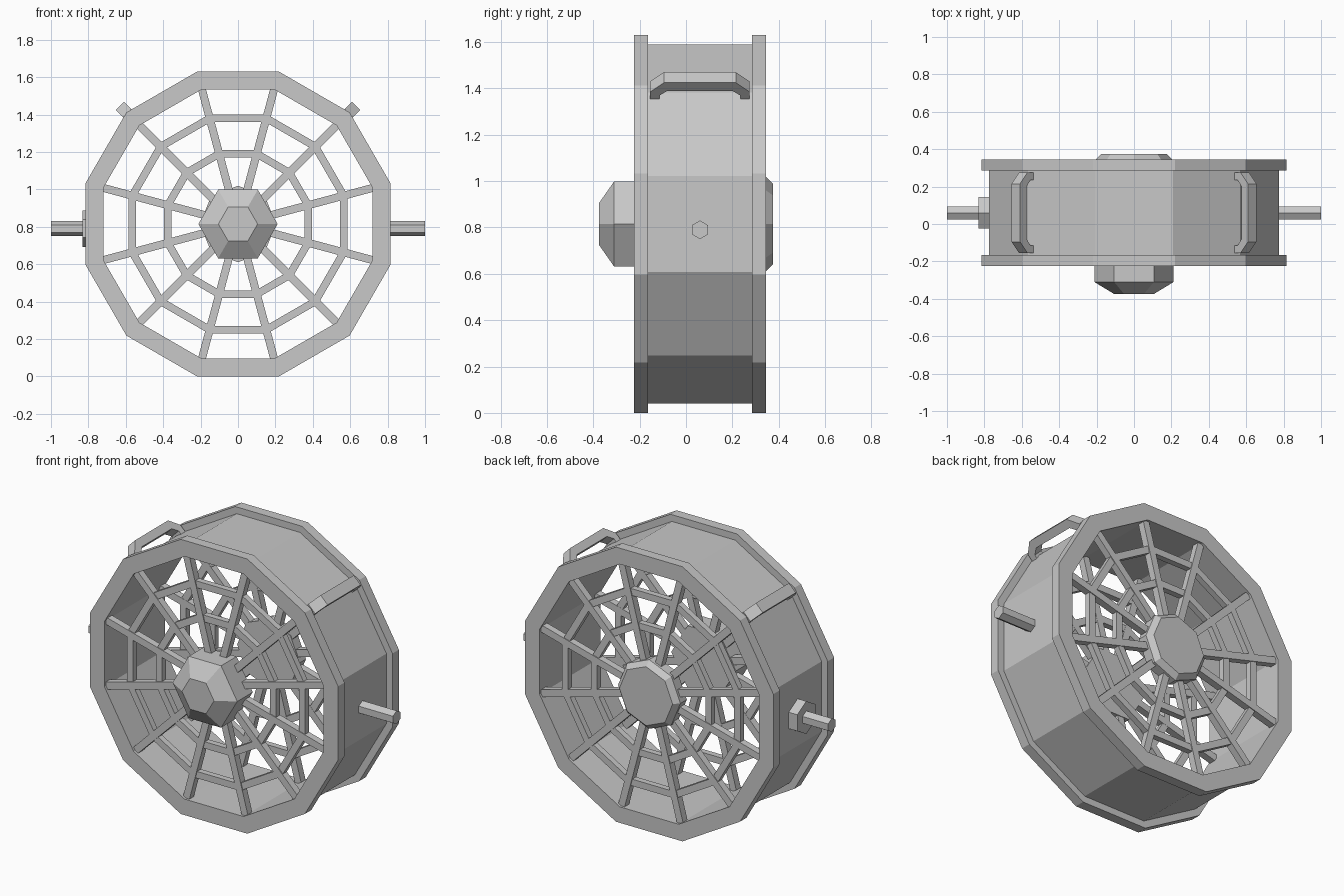
import bpy, bmesh, math
from mathutils import Matrix, Vector

if "Cube" in bpy.data.objects:
    bpy.data.objects.remove(bpy.data.objects["Cube"], do_unlink=True)

CENTRE = Vector((0, 0.06, 0.815))   # middle of the drum
SIDES = 12
STEP = math.tau / SIDES
FLAT = math.cos(STEP / 2)           # flat distance / corner radius

grey = bpy.data.materials.new("grey_metal")
grey.use_nodes = True
colour = (0.58, 0.58, 0.58, 1)
grey.diffuse_color = colour
grey.node_tree.nodes["Principled BSDF"].inputs["Base Color"].default_value = colour


def finish(name, bm, matrix=Matrix()):
    bmesh.ops.recalc_face_normals(bm, faces=bm.faces)
    mesh = bpy.data.meshes.new(name)
    bm.to_mesh(mesh)
    bm.free()
    mesh.materials.append(grey)
    ob = bpy.data.objects.new(name, mesh)
    ob.matrix_world = matrix
    bpy.context.collection.objects.link(ob)
    return ob


def lathe(name, profile, sides, phase=0.0, closed=False, matrix=None):
    """Spin (y, radius) points about the y axis; closed makes a hollow ring."""
    bm = bmesh.new()
    loops = []
    for y, r in profile:
        angles = [phase + math.tau * i / sides for i in range(sides)]
        loops.append([bm.verts.new((r * math.cos(a), y, r * math.sin(a))) for a in angles])
    pairs = list(zip(loops, loops[1:]))
    if closed:
        pairs.append((loops[-1], loops[0]))
    else:
        bm.faces.new(loops[0])
        bm.faces.new(loops[-1])
    for a, b in pairs:
        for i in range(sides):
            j = (i + 1) % sides
            bm.faces.new((a[i], a[j], b[j], b[i]))
    return finish(name, bm, matrix or Matrix.Translation(CENTRE))


def ring(name, y0, y1, inner, outer):
    """Twelve-sided ring, sized by its flats."""
    r0, r1 = inner / FLAT, outer / FLAT
    return lathe(name, [(y0, r0), (y0, r1), (y1, r1), (y1, r0)], SIDES, STEP / 2, True)


def spokes(name, y, depth, r0, r1, width):
    bm = bmesh.new()
    for i in range(SIDES):
        m = (Matrix.Rotation(STEP * (i + 0.5), 4, 'Y')
             @ Matrix.Translation(((r0 + r1) / 2, y, 0))
             @ Matrix.Diagonal((r1 - r0, depth, width, 1)))
        bmesh.ops.create_cube(bm, size=1, matrix=m)
    return finish(name, bm, Matrix.Translation(CENTRE))


# Drum shell
ring("drum_shell", -0.225, 0.225, 0.72, 0.775)

# Rims and open grilles on both sides
for side, s in (("front", -1), ("back", 1)):
    ring(side + "_rim", s * 0.225, s * 0.285, 0.72, 0.815)
    ring(side + "_outer_grille_ring", s * 0.23, s * 0.266, 0.545, 0.585)
    ring(side + "_inner_grille_ring", s * 0.23, s * 0.266, 0.355, 0.395)
    spokes(side + "_spokes", s * 0.25, 0.042, 0.13, 0.745, 0.042)

# Hubs
lathe("front_hub", [(-0.435, 0.105), (-0.37, 0.212), (-0.225, 0.212)], 6)
lathe("back_hub", [(0.225, 0.205), (0.285, 0.205), (0.315, 0.175)], 8)

# Carrying handles on the upper corners: (y, radius) outline, mirrored in y
half = [(0.215, 0.79), (0.215, 0.838), (0.155, 0.894)]
half_in = [(0.14, 0.845), (0.175, 0.815), (0.175, 0.79)]
outline = (half + [(-y, r) for y, r in reversed(half)]
           + [(-y, r) for y, r in reversed(half_in)] + half_in)
for name, angle in (("left_handle", 45), ("right_handle", 135)):
    bm = bmesh.new()
    near = [bm.verts.new((r, y, -0.032)) for y, r in outline]
    far = [bm.verts.new((r, y, 0.032)) for y, r in outline]
    count = len(outline)
    for i in range(count):
        j = (i + 1) % count
        bm.faces.new((near[i], near[j], far[j], far[i]))
    bm.faces.new(near)
    bm.faces.new(far)
    finish(name, bm, Matrix.Translation(CENTRE) @ Matrix.Rotation(-math.radians(angle), 4, 'Y'))

# Side pins and the nut, spun about the x axis
to_x = Matrix.Translation((0, 0.06, 0.79)) @ Matrix.Rotation(-math.pi / 2, 4, 'Z')
for name, x0, x1, r in (("left_pin", 0.77, 1.0, 0.04),
                        ("right_pin", -1.0, -0.77, 0.04),
                        ("right_nut", -0.832, -0.76, 0.097)):
    lathe(name, [(x0, r), (x1, r)], 6, math.pi / 6, matrix=to_x)
